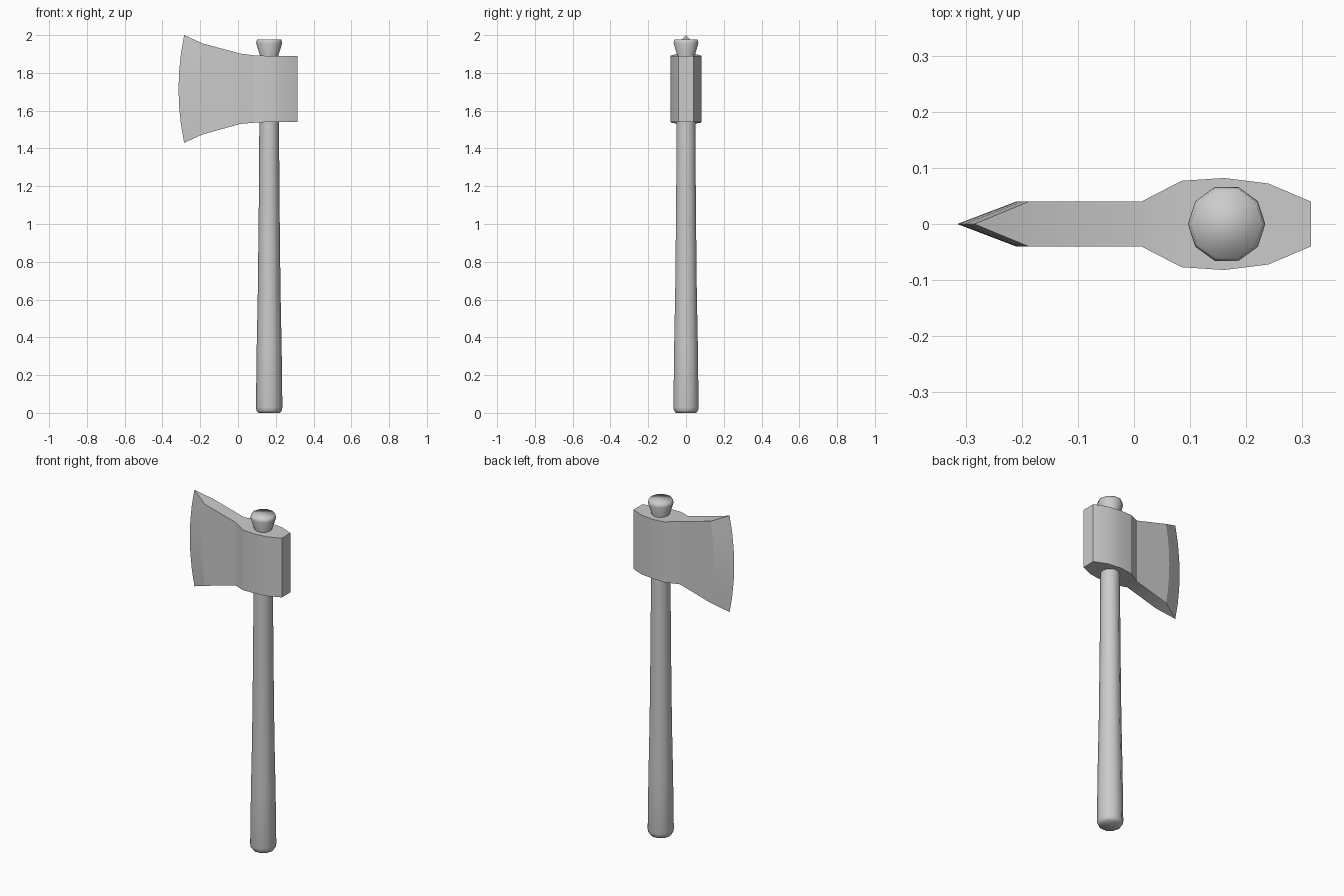
import bpy, bmesh, math

cube = bpy.data.objects.get("Cube")
if cube:
    bpy.data.objects.remove(cube)

grey = bpy.data.materials.new("plain grey")
grey.use_nodes = True
colour = (0.6, 0.6, 0.6, 1)
grey.diffuse_color = colour
grey.node_tree.nodes["Principled BSDF"].inputs["Base Color"].default_value = colour


def finish(name, bm, angle):
    bmesh.ops.remove_doubles(bm, verts=bm.verts, dist=0.0005)
    bmesh.ops.recalc_face_normals(bm, faces=bm.faces)
    mesh = bpy.data.meshes.new(name)
    bm.to_mesh(mesh)
    bm.free()
    mesh.materials.append(grey)
    obj = bpy.data.objects.new(name, mesh)
    bpy.context.collection.objects.link(obj)
    bpy.ops.object.select_all(action="DESELECT")
    obj.select_set(True)
    bpy.context.view_layer.objects.active = obj
    bpy.ops.object.shade_smooth_by_angle(angle=math.radians(angle))


def skin(bm, rings):
    """Join neighbouring closed rings of vertices with quads."""
    for a, b in zip(rings, rings[1:]):
        n = len(a)
        for i in range(n):
            j = (i + 1) % n
            bm.faces.new((a[i], a[j], b[j], b[i]))


# Handle: ten-sided turned shaft with a flared knob on top
HANDLE_X = 0.165
SIDES = 10
profile = [(0.057, 0), (0.067, 0.012), (0.07, 0.03), (0.066, 0.35), (0.06, 0.65),
           (0.055, 1.1), (0.052, 1.54), (0.048, 1.89), (0.069, 1.957), (0.064, 1.978)]
bm = bmesh.new()
rings = []
for r, z in profile:
    turns = [2 * math.pi * i / SIDES for i in range(SIDES)]
    rings.append([bm.verts.new((HANDLE_X + r * math.cos(a), r * math.sin(a), z)) for a in turns])
skin(bm, rings)
bm.faces.new(rings[0][::-1])
bm.faces.new(rings[-1])
finish("handle", bm, 80)

# Axe head: stations from cutting edge to butt (x, curve, half width, bottom, top)
stations = [(-0.315, 0.03, 0, 1.43, 2.0), (-0.21, 0.022, 0.04, 1.474, 1.956),
            (0.013, 0, 0.04, 1.53, 1.902), (0.085, 0, 0.077, 1.536, 1.893),
            (0.16, 0, 0.082, 1.54, 1.89), (0.24, 0, 0.072, 1.54, 1.89),
            (0.315, 0, 0.04, 1.54, 1.89)]
ROWS = 6
levels = [-1 + 2 * i / ROWS for i in range(ROWS + 1)]
bm = bmesh.new()
rings = []
for x, curve, half, low, high in stations:
    points = [(x + curve * t * t, side * half, (low + high) / 2 + t * (high - low) / 2)
              for side, ts in ((-1, levels), (1, levels[::-1])) for t in ts]
    rings.append([bm.verts.new(p) for p in points])
skin(bm, rings)
bm.faces.new(rings[-1])
finish("axe_head", bm, 20.5)
